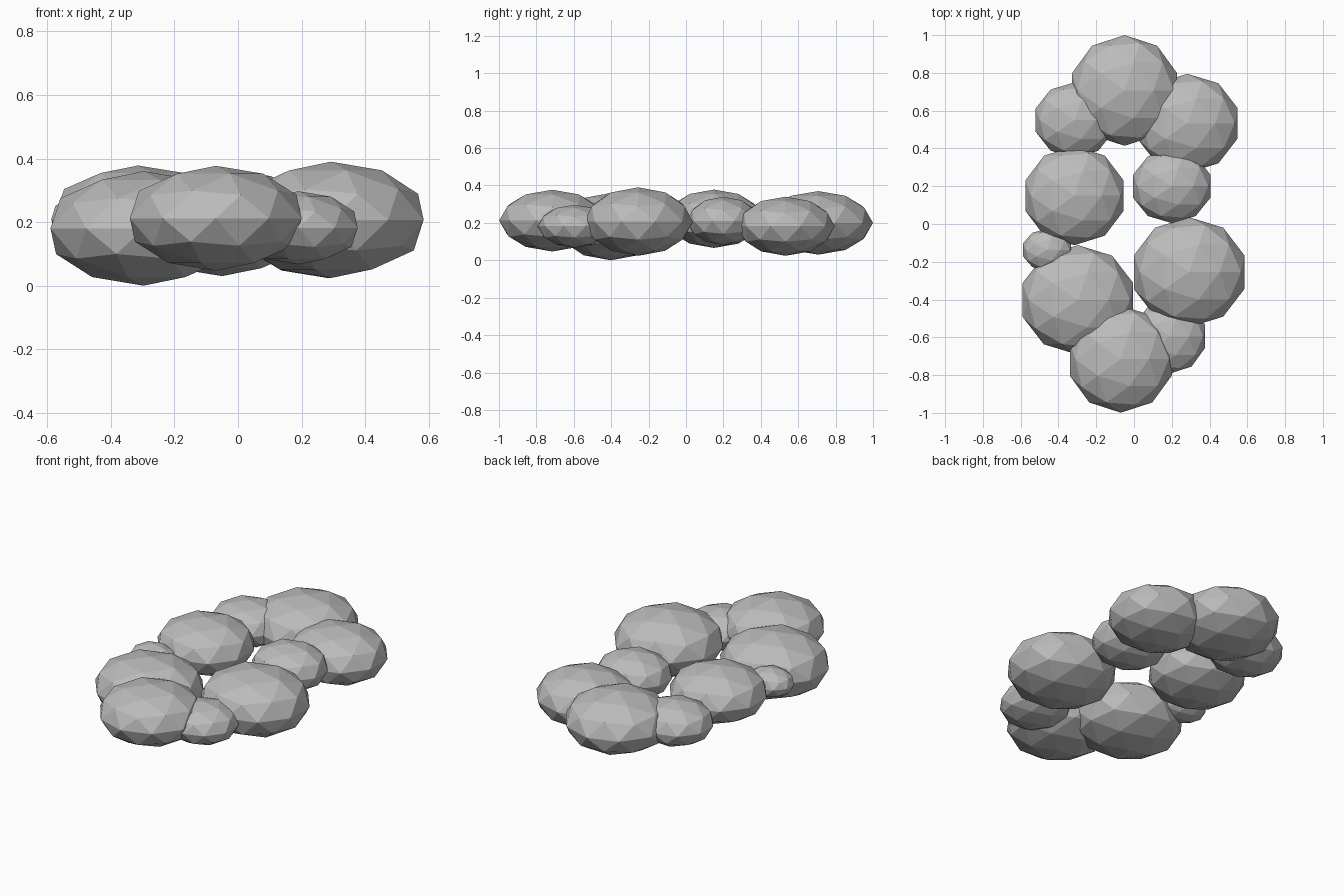
import bpy

if "Cube" in bpy.data.objects:
    bpy.data.objects.remove(bpy.data.objects["Cube"])

# One flat grey for the whole ring of stones
grey = bpy.data.materials.new("stone grey")
grey.diffuse_color = (0.5, 0.5, 0.5, 1.0)
grey.use_nodes = True
grey.node_tree.nodes["Principled BSDF"].inputs["Base Color"].default_value = grey.diffuse_color


def stone(name, centre, radii):
    """A squashed, flat-shaded 80-sided ball."""
    bpy.ops.mesh.primitive_ico_sphere_add(subdivisions=2, radius=1, location=centre)
    obj = bpy.context.object
    obj.name = name
    obj.scale = radii
    bpy.ops.object.transform_apply(location=False, rotation=False, scale=True)
    obj.data.materials.append(grey)
    return obj


# Stones around the ring: name, centre, radii
STONES = [
    ("back_stone", (-0.05, 0.707, 0.20), (0.293, 0.293, 0.17)),
    ("back_right_stone", (0.283, 0.533, 0.182), (0.279, 0.262, 0.158)),
    ("inner_right_stone", (0.20, 0.20, 0.21), (0.216, 0.195, 0.13)),
    ("large_right_stone", (0.292, -0.255, 0.207), (0.307, 0.291, 0.183)),
    ("front_right_stone", (0.19, -0.595, 0.182), (0.196, 0.197, 0.115)),
    ("front_stone", (-0.07, -0.715, 0.212), (0.284, 0.284, 0.165)),
    ("large_left_stone", (-0.297, -0.402, 0.18), (0.308, 0.29, 0.18)),
    ("small_left_stone", (-0.46, -0.137, 0.21), (0.134, 0.112, 0.08)),
    ("middle_left_stone", (-0.315, 0.15, 0.222), (0.273, 0.262, 0.156)),
    ("back_left_stone", (-0.315, 0.55, 0.20), (0.216, 0.20, 0.125)),
]
for name, centre, radii in STONES:
    stone(name, centre, radii)
